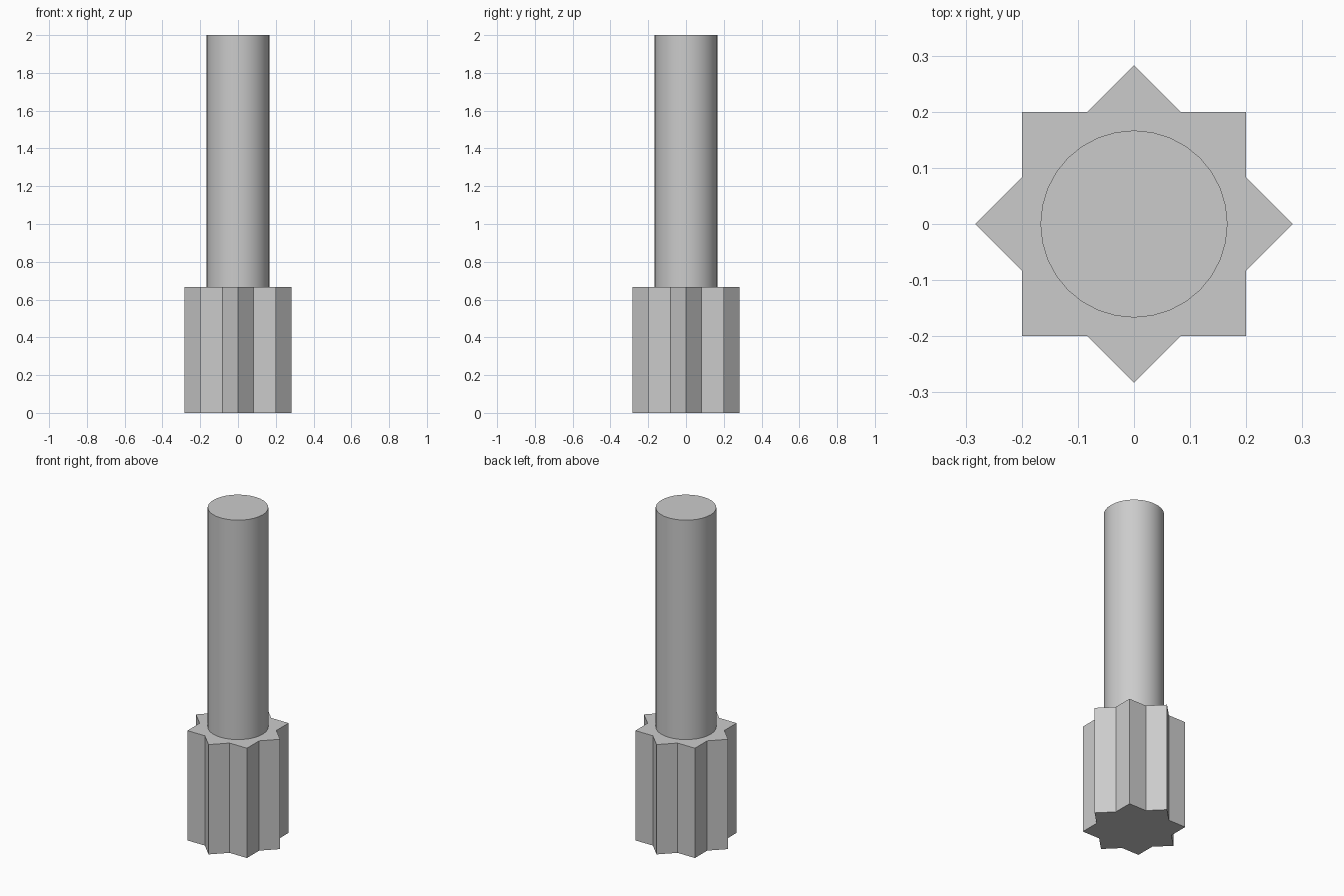
import bpy, bmesh, math

default = bpy.data.objects.get("Cube")
if default:
    bpy.data.objects.remove(default, do_unlink=True)

grey = bpy.data.materials.new("plain grey")
grey.use_nodes = True
colour = (0.6, 0.6, 0.6, 1)
grey.diffuse_color = colour
grey.node_tree.nodes["Principled BSDF"].inputs["Base Color"].default_value = colour

HEAD_HEIGHT = 0.667
HALF_SIDE = 0.2


def prism(name, outline, bottom, top):
    """Extrude a closed outline straight up into a solid."""
    bm = bmesh.new()
    base = bm.faces.new([bm.verts.new((x, y, bottom)) for x, y in outline])
    raised = bmesh.ops.extrude_face_region(bm, geom=[base], use_keep_orig=True)
    verts = [v for v in raised["geom"] if isinstance(v, bmesh.types.BMVert)]
    bmesh.ops.translate(bm, verts=verts, vec=(0, 0, top - bottom))
    bmesh.ops.recalc_face_normals(bm, faces=bm.faces)
    mesh = bpy.data.meshes.new(name)
    bm.to_mesh(mesh)
    bm.free()
    mesh.materials.append(grey)
    obj = bpy.data.objects.new(name, mesh)
    bpy.context.collection.objects.link(obj)
    return obj


def ring(count, radii):
    """Points around the centre, cycling through the given radii."""
    return [(radii[i % len(radii)] * math.cos(math.tau * i / count),
             radii[i % len(radii)] * math.sin(math.tau * i / count))
            for i in range(count)]


# Star-shaped head: the outline of two squares turned by 45 degrees
tip = HALF_SIDE * math.sqrt(2)
notch = HALF_SIDE / math.cos(math.pi / 8)
prism("star_head", ring(16, [tip, notch]), 0, HEAD_HEIGHT)

# Round shaft standing on the head
shaft = prism("round_shaft", ring(32, [0.1667]), HEAD_HEIGHT, 2)
bpy.ops.object.select_all(action="DESELECT")
shaft.select_set(True)
bpy.context.view_layer.objects.active = shaft
bpy.ops.object.shade_smooth_by_angle(angle=math.radians(30))
